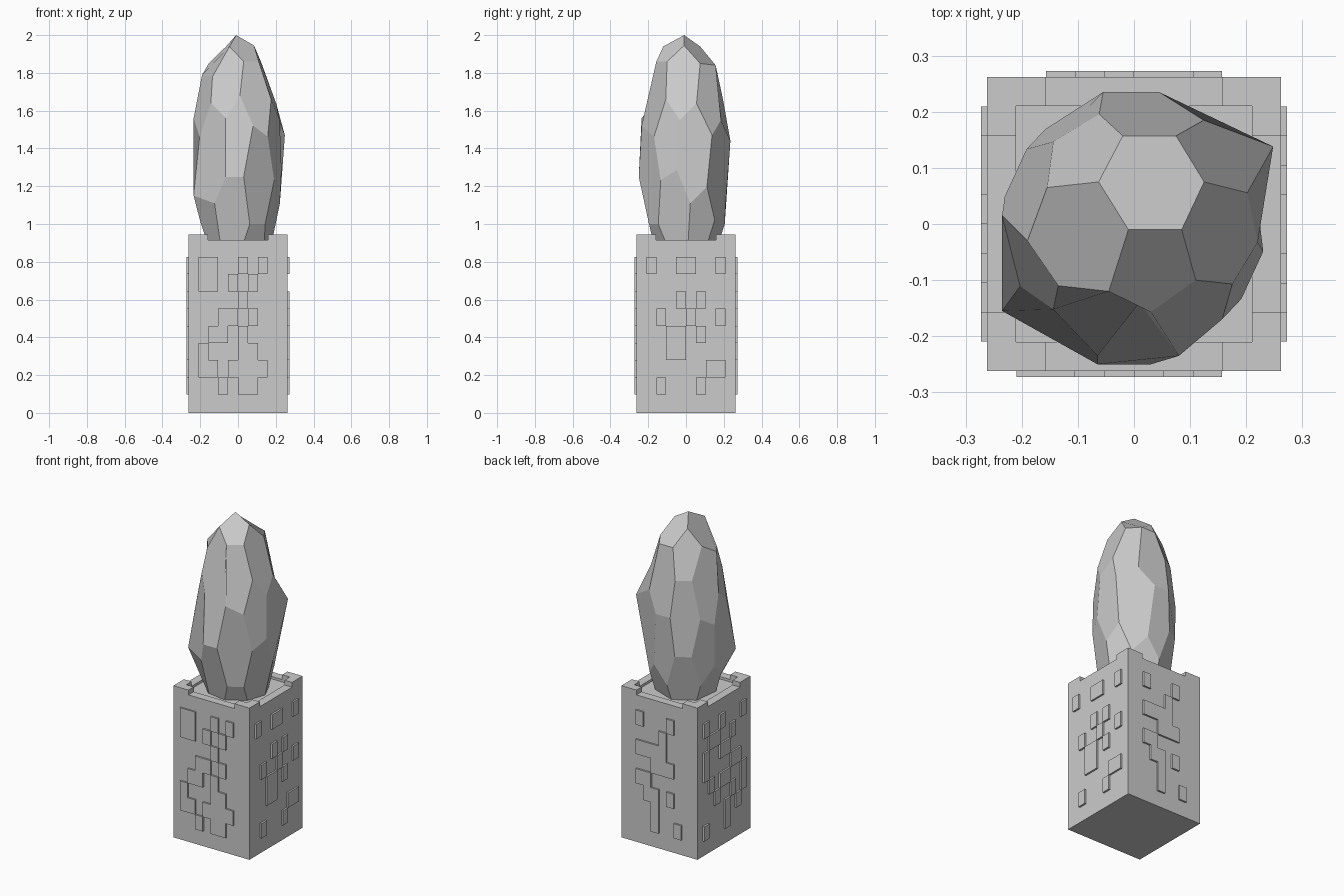
import bpy, bmesh, math
from mathutils import Vector, Matrix

if "Cube" in bpy.data.objects:
    bpy.data.objects.remove(bpy.data.objects["Cube"])


def finish(bm, name):
    bmesh.ops.recalc_face_normals(bm, faces=bm.faces)
    me = bpy.data.meshes.new(name)
    bm.to_mesh(me)
    bm.free()
    ob = bpy.data.objects.new(name, me)
    bpy.context.collection.objects.link(ob)
    return ob


def box(bm, lo, hi):
    c = [(a + b) / 2 for a, b in zip(lo, hi)]
    s = [b - a for a, b in zip(lo, hi)]
    bmesh.ops.create_cube(bm, size=1, matrix=Matrix.Translation(c) @ Matrix.Diagonal((*s, 1)))


H = 0.262

# pedestal: square block with a sunken top and a rim notched on each side
cut = [-H, -0.21, -0.158, 0.158, 0.21, H]


def top(i, j):
    if not (0 <= i < 5 and 0 <= j < 5):
        return 0
    if i in (0, 4) or j in (0, 4):
        return 0.915 if 2 in (i, j) else 0.945
    return 0.90


bm = bmesh.new()


def quad(*pts):
    bm.faces.new([bm.verts.new(p) for p in pts])


for i in range(5):
    for j in range(5):
        x0, x1, y0, y1, h = cut[i], cut[i + 1], cut[j], cut[j + 1], top(i, j)
        for z in (0, h):
            quad((x0, y0, z), (x1, y0, z), (x1, y1, z), (x0, y1, z))
        for di, dj, a, b in ((1, 0, (x1, y0), (x1, y1)), (-1, 0, (x0, y0), (x0, y1)),
                             (0, 1, (x0, y1), (x1, y1)), (0, -1, (x0, y0), (x1, y0))):
            low = top(i + di, j + dj)
            if low < h:
                quad((*a, low), (*b, low), (*b, h), (*a, h))
bmesh.ops.remove_doubles(bm, verts=bm.verts, dist=1e-4)
finish(bm, "pedestal")

# raised tiles: per side, eight rows from the top, digits are filled columns
sides = {
    "front": (0, "12,57 124,6 5 346 235 156 124567 356"),
    "right": (90, "1458 . 46 258 346 34 78 26"),
    "back": (180, "26 5 2345 456 23 346 4 47"),
    "left": (270, "148 236 145 167 2458 368 57 15"),
}
cell, row_h = 2 * H / 10, 0.0912
for side, (angle, rows) in sides.items():
    bm = bmesh.new()
    for r, row in enumerate(rows.split()):
        z1 = 0.826 - r * row_h
        for ch in row:
            if ch.isdigit():
                x = -H + int(ch) * cell
                box(bm, (x, -0.273, z1 - row_h), (x + cell, -H + 0.005, z1))
    bm.transform(Matrix.Rotation(math.radians(angle), 4, 'Z'))
    finish(bm, side + "_tiles")

# crystal: stretched truncated icosahedron standing on a corner
ico = bmesh.new()
bmesh.ops.create_icosphere(ico, subdivisions=1, radius=1)
pairs = []
for e in ico.edges:
    a, b = (v.co.copy() for v in e.verts)
    pairs += [(a, b), (b, a)]
ico.free()
pts = [(2 * a + b) / 3 for a, b in pairs]
up = pts[0].normalized()
d = pairs[0][1] - pairs[0][0]
fx = (d - up * d.dot(up)).normalized()
fy = up.cross(fx)
spin = Matrix.Rotation(math.radians(121), 3, 'Z')
bm = bmesh.new()
for p in pts:
    q = p.normalized()
    bm.verts.new(spin @ Vector((q.dot(fx), q.dot(fy), q.dot(up))))
hull = bmesh.ops.convex_hull(bm, input=bm.verts)
bmesh.ops.dissolve_limit(bm, angle_limit=0.05, verts=bm.verts, edges=bm.edges)
for v in bm.verts:
    v.co = Vector((v.co.x * 0.236, v.co.y * 0.236, 1.33 + v.co.z * 0.67))

# rough cut: pull the nearest corners to irregular positions
nudges = [
    (-0.01, -0.01, 2.0), (0.085, -0.01, 1.945), (-0.045, -0.12, 1.94),
    (-0.063, 0.075, 1.94), (0.11, -0.10, 1.86), (0.03, -0.157, 1.86),
    (-0.135, -0.11, 1.78), (-0.19, -0.03, 1.79), (-0.155, 0.065, 1.85),
    (-0.02, 0.157, 1.84), (0.075, 0.157, 1.84), (0.125, 0.075, 1.85),
    (-0.065, -0.235, 1.56), (0.08, -0.235, 1.52), (0.248, 0.138, 1.47),
    (-0.235, 0.015, 1.56), (-0.235, -0.155, 1.15), (-0.065, -0.25, 1.25),
    (0.03, -0.25, 1.25), (-0.055, 0.235, 1.44), (0.045, 0.235, 1.44),
]
free = set(bm.verts)


def nearest(t):
    v = min(free, key=lambda u: Vector((u.co.x - t[0], u.co.y - t[1], (u.co.z - t[2]) / 2.84)).length)
    free.discard(v)
    return v


dent = nearest((0.05, -0.20, 1.69))
moves = [(nearest(t), t) for t in nudges]
for v, t in moves:
    v.co = t
dent.co = (0.01, -0.14, 1.68)
finish(bm, "crystal")
